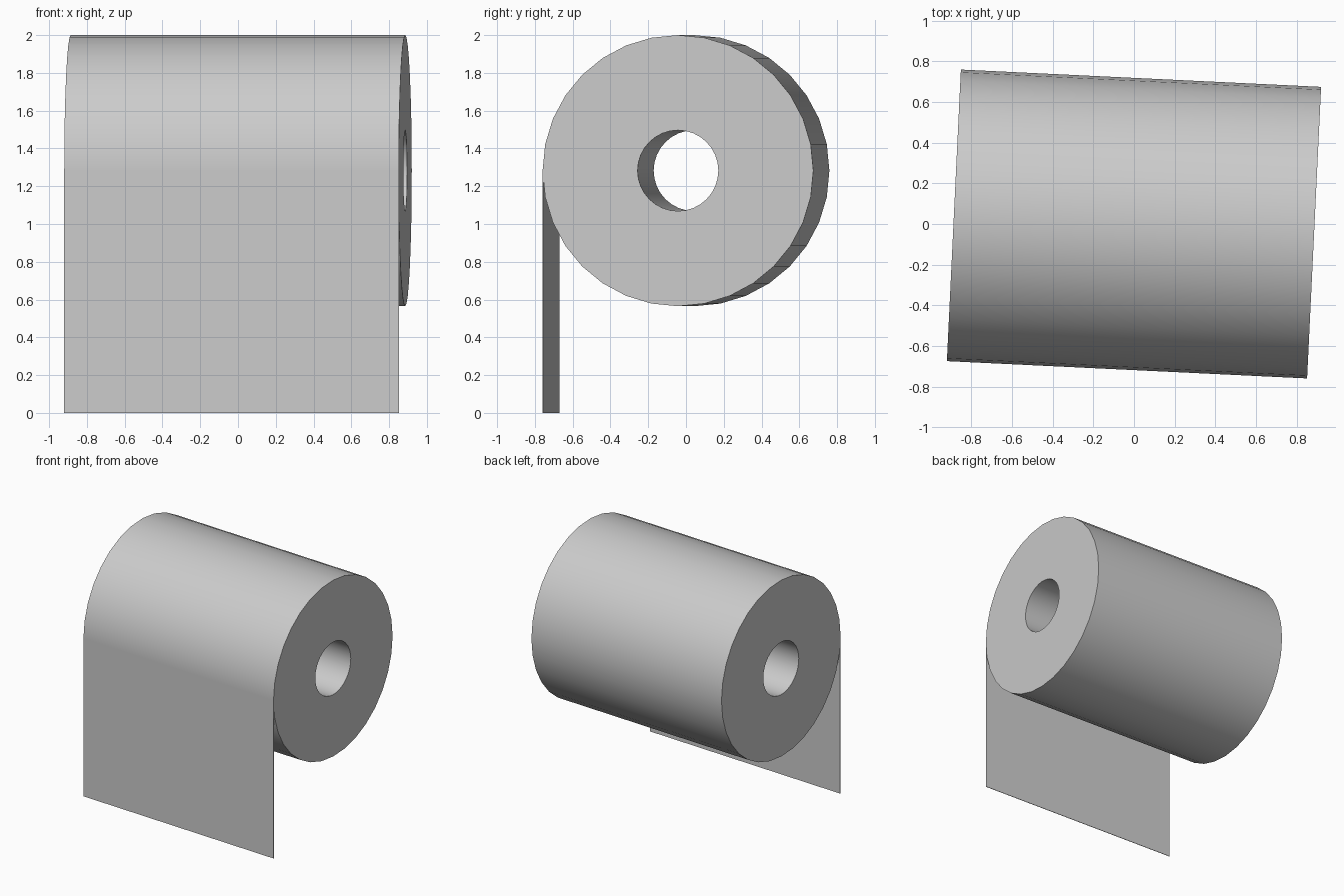
import bpy, bmesh
from math import sin, cos, pi, radians
from mathutils import Matrix

if "Cube" in bpy.data.objects:
    bpy.data.objects.remove(bpy.data.objects["Cube"])

R, HOLE, LENGTH, ZC = 0.7175, 0.214, 1.773, 1.2825
SEGMENTS = 32
THICK = 0.004
TURN = Matrix.Rotation(radians(-2.75), 4, 'Z')


def finish(bm, name):
    bmesh.ops.recalc_face_normals(bm, faces=bm.faces)
    bm.transform(TURN)
    mesh = bpy.data.meshes.new(name)
    bm.to_mesh(mesh)
    bm.free()
    obj = bpy.data.objects.new(name, mesh)
    bpy.context.collection.objects.link(obj)
    bpy.ops.object.select_all(action='DESELECT')
    obj.select_set(True)
    bpy.context.view_layer.objects.active = obj
    bpy.ops.object.shade_smooth_by_angle(angle=radians(30))
    return obj


# Paper roll: a thick tube lying along x, open through the core
bm = bmesh.new()
profile = [(-LENGTH / 2, R), (LENGTH / 2, R), (LENGTH / 2, HOLE), (-LENGTH / 2, HOLE)]
rings = []
for i in range(SEGMENTS):
    a = 2 * pi * i / SEGMENTS
    rings.append([bm.verts.new((x, r * cos(a), ZC + r * sin(a))) for x, r in profile])
for i in range(SEGMENTS):
    p, q = rings[i], rings[(i + 1) % SEGMENTS]
    for j in range(4):
        k = (j + 1) % 4
        bm.faces.new((p[j], p[k], q[k], q[j]))
finish(bm, "paper_roll")

# Hanging sheet: leaves the roll tangentially at the front and drops to the ground
bm = bmesh.new()
bmesh.ops.create_cube(bm, size=1)
bmesh.ops.scale(bm, vec=(LENGTH, THICK, ZC), verts=bm.verts)
bmesh.ops.translate(bm, vec=(0, -R + THICK / 2, ZC / 2), verts=bm.verts)
finish(bm, "hanging_sheet")
